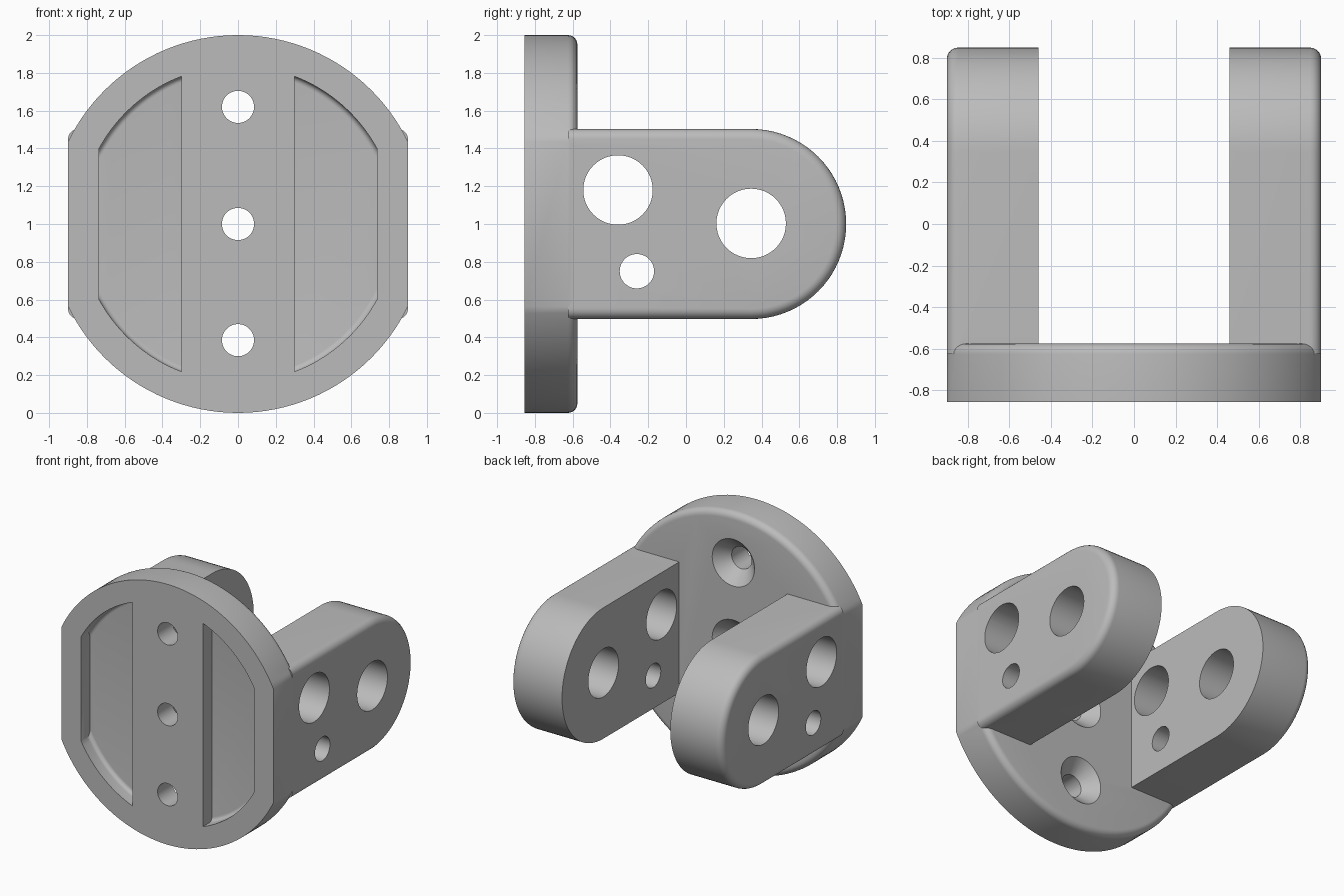
import bpy, bmesh, math
from mathutils import Vector

if "Cube" in bpy.data.objects:
    bpy.data.objects.remove(bpy.data.objects["Cube"], do_unlink=True)

FRONT, BACK = -0.855, -0.575      # plate faces along y
HALF_WIDTH = 0.9                  # flats on the sides of the plate
MID = 1.0                         # height of the centre line

grey = bpy.data.materials.new("plain grey")
grey.use_nodes = True
grey.diffuse_color = (0.5, 0.5, 0.5, 1)
grey.node_tree.nodes["Principled BSDF"].inputs["Base Color"].default_value = (0.5, 0.5, 0.5, 1)


def finish(name, bm):
    bmesh.ops.recalc_face_normals(bm, faces=bm.faces)
    mesh = bpy.data.meshes.new(name)
    bm.to_mesh(mesh)
    bm.free()
    mesh.materials.append(grey)
    obj = bpy.data.objects.new(name, mesh)
    bpy.context.collection.objects.link(obj)
    return obj


def turned(name, profile, axis, centre, sides):
    """Solid of revolution; profile is (radius, distance along axis)."""
    bm = bmesh.new()
    rings = []
    for r, d in profile:
        ring = []
        for i in range(sides):
            a = math.tau * i / sides
            c, s = r * math.cos(a), r * math.sin(a)
            p = (d, c, s) if axis == "x" else (c, d, s)
            ring.append(bm.verts.new(Vector(p) + Vector(centre)))
        rings.append(ring)
    for lower, upper in zip(rings, rings[1:]):
        for i in range(sides):
            j = (i + 1) % sides
            bm.faces.new((lower[i], lower[j], upper[j], upper[i]))
    bm.faces.new(rings[0])
    bm.faces.new(rings[-1])
    return finish(name, bm)


def prism(name, points, offset, rounded, radius):
    """Extrude a closed outline by offset, rounding chosen far edges."""
    bm = bmesh.new()
    face = bm.faces.new([bm.verts.new(p) for p in points])
    out = bmesh.ops.extrude_face_region(bm, geom=[face])["geom"]
    far = [v for v in out if isinstance(v, bmesh.types.BMVert)]
    bmesh.ops.translate(bm, verts=far, vec=offset)
    bmesh.ops.recalc_face_normals(bm, faces=bm.faces)
    far = set(far)
    edges = [e for e in bm.edges if set(e.verts) <= far and rounded(e)]
    bmesh.ops.bevel(bm, geom=edges, offset=radius, segments=6,
                    profile=0.5, affect='EDGES')
    return finish(name, bm)


def combine(target, tool, operation):
    mod = target.modifiers.new("join", 'BOOLEAN')
    mod.operation = operation
    mod.solver = 'EXACT'
    mod.object = tool
    bpy.context.view_layer.objects.active = target
    bpy.ops.object.modifier_apply(modifier=mod.name)
    bpy.data.objects.remove(tool, do_unlink=True)


# Round plate with a rounded back rim
R = 0.05
rim = [(1 - R + R * math.cos(t * math.pi / 12), BACK - R + R * math.sin(t * math.pi / 12))
       for t in range(7)]
bracket = turned("clevis_bracket", [(1, FRONT)] + rim, "y", (0, 0, MID), 128)

# Flat sides of the plate
bm = bmesh.new()
bmesh.ops.create_cube(bm, size=1)
bmesh.ops.scale(bm, verts=bm.verts, vec=(2 * HALF_WIDTH, 4, 4))
combine(bracket, finish("side_trim", bm), 'INTERSECT')

# Two round-ended arms, outer edges rounded
ROOT, PIVOT, ARM_R = BACK - R, 0.345, 0.503
for side in (1, -1):
    outline = [(ROOT, -ARM_R)]
    outline += [(PIVOT + ARM_R * math.cos(a), ARM_R * math.sin(a))
                for a in (math.pi * (i / 40 - 0.5) for i in range(41))]
    outline += [(ROOT, ARM_R)]
    arm = prism("arm", [(side * 0.46, y, MID + z) for y, z in outline],
                (side * (HALF_WIDTH - 0.46), 0, 0),
                lambda e: any(v.co.y > ROOT + 0.01 for v in e.verts), 0.055)
    combine(bracket, arm, 'UNION')

# Cross holes through both arms
for y, z, r in ((-0.36, 1.18, 0.184), (PIVOT, 1.003, 0.184), (-0.26, 0.75, 0.091)):
    combine(bracket, turned("cross_hole", [(r, -1.2), (r, 1.2)], "x", (0, y, z), 48),
            'DIFFERENCE')

# Countersunk screw holes in the plate
for z in (0.385, MID, 1.62):
    profile = [(0.085, FRONT - 0.1), (0.085, BACK - 0.1), (0.18, BACK), (0.18, BACK + 0.05)]
    combine(bracket, turned("screw_hole", profile, "y", (0, 0, z), 48), 'DIFFERENCE')

# Shallow pockets either side of the centre rib
INNER, OUTER, POCKET_R, DEPTH = 0.3, 0.735, 0.837, 0.11
a0, a1 = math.acos(OUTER / POCKET_R), math.acos(INNER / POCKET_R)
arc = [(POCKET_R * math.cos(a), POCKET_R * math.sin(a))
       for a in (a0 + (a1 - a0) * i / 16 for i in range(17))]
outline = arc + [(x, -z) for x, z in reversed(arc)]
for side in (1, -1):
    pocket = prism("pocket", [(side * x, FRONT - 0.1, MID + z) for x, z in outline],
                   (0, 0.1 + DEPTH, 0),
                   lambda e: abs(e.verts[0].co.x - e.verts[1].co.x) > 0.001, 0.03)
    combine(bracket, pocket, 'DIFFERENCE')

# Smooth curves, crisp edges
bpy.ops.object.select_all(action='DESELECT')
bracket.select_set(True)
bpy.context.view_layer.objects.active = bracket
bpy.ops.object.shade_smooth_by_angle(angle=math.radians(30))
